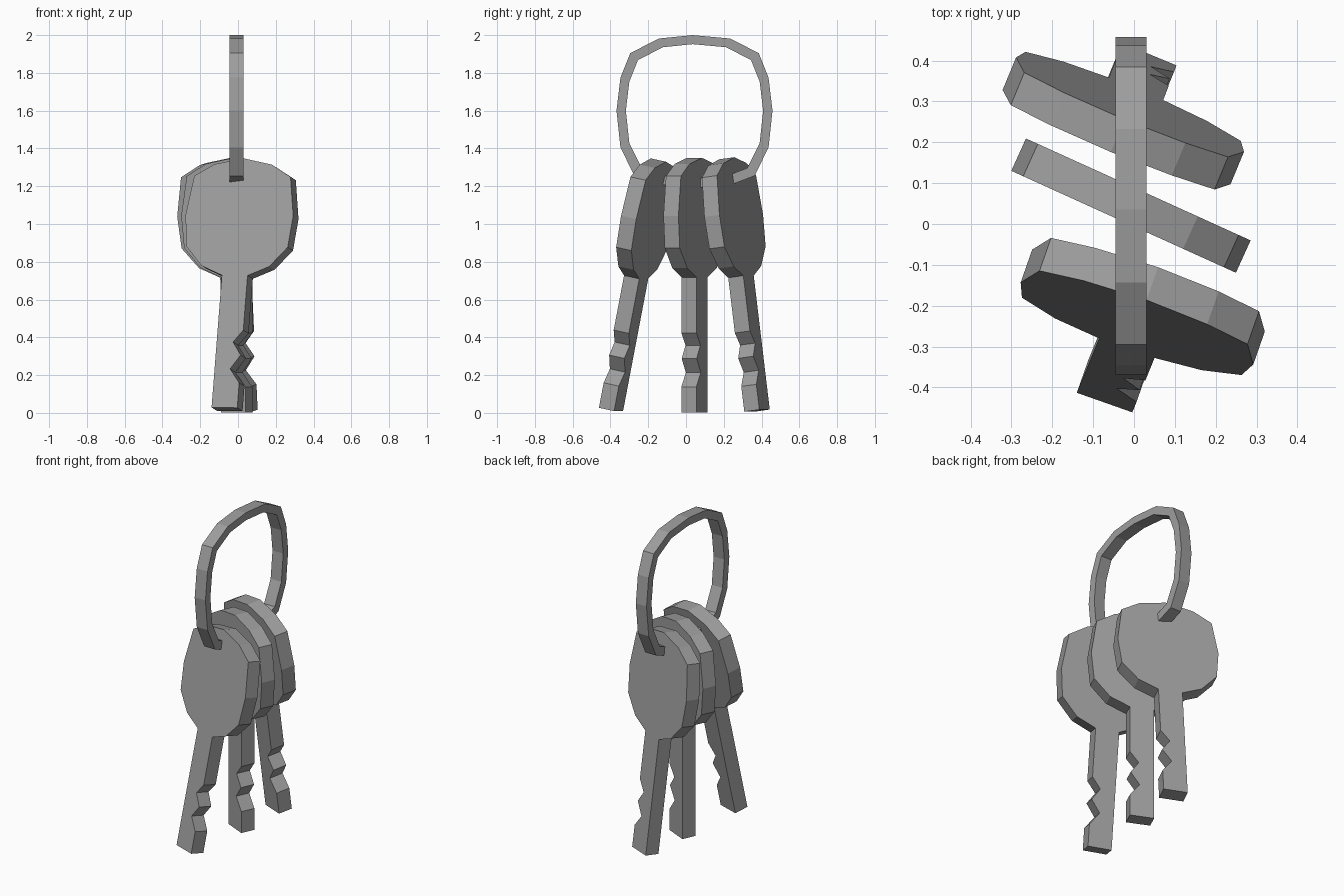
import bpy
from math import radians
from mathutils import Matrix

if "Cube" in bpy.data.objects:
    bpy.data.objects.remove(bpy.data.objects["Cube"])

# Dark steel colour shared by all parts
steel = bpy.data.materials.new("dark_steel")
steel.diffuse_color = (0.34, 0.34, 0.34, 1)
steel.use_nodes = True
steel.node_tree.nodes["Principled BSDF"].inputs["Base Color"].default_value = steel.diffuse_color


def make_object(name, verts, faces):
    mesh = bpy.data.meshes.new(name)
    mesh.from_pydata(verts, [], faces)
    mesh.materials.append(steel)
    ob = bpy.data.objects.new(name, mesh)
    bpy.context.collection.objects.link(ob)
    return ob


# Key outline: half bow mirrored, shaft with two notches on one edge
bow = [(0.16, 1.315), (0.27, 1.25), (0.302, 1.04),
       (0.285, 0.87), (0.19, 0.765), (0.072, 0.715)]
teeth = [(0.072, 0.42), (0.02, 0.355), (0.068, 0.285), (0.015, 0.21), (0.072, 0.135)]
outline = ([(0, 1.347)] + bow + teeth + [(0.072, 0), (-0.072, 0)]
           + [(-x, z) for x, z in reversed(bow)])
THICK = 0.0435


def key(name, foot, turn, lean, tilt=0):
    n = len(outline)
    verts = [(x, -THICK, z) for x, z in outline] + [(x, THICK, z) for x, z in outline]
    # outline runs clockwise seen from the front
    faces = [tuple(reversed(range(n))), tuple(range(n, 2 * n))]
    faces += [(i, (i + 1) % n, (i + 1) % n + n, i + n) for i in range(n)]
    # Front cap must face -y
    faces = [tuple(reversed(f)) for f in faces] if CLOCKWISE else faces
    ob = make_object(name, verts, faces)
    ob.matrix_world = (Matrix.Translation(foot)
                       @ Matrix.Rotation(radians(turn), 4, 'Z')
                       @ Matrix.Rotation(radians(lean), 4, 'X')
                       @ Matrix.Rotation(radians(tilt), 4, 'Y'))


# Three keys fanned out along the ring
CLOCKWISE = False
key("front_key", (-0.058, -0.397, 0.019), -19.3, -11.6, 0.6)
key("middle_key", (-0.0075, 0.045, 0.003), -24.4, 0)
key("back_key", (0.021, 0.376, 0.012), -22.5, 7.3, 0.2)

# Flat-sided ring threaded through the bows
half = [(0.188, 0.382), (0.34, 0.305), (0.392, 0.175), (0.413, 0),
        (0.392, -0.195), (0.318, -0.345), (0.2, -0.39)]
loop = [(-0.01, 0.4)] + half + [(0, -0.41)] + [(-y, z) for y, z in reversed(half)]
n = len(loop)
verts = [(x, 0.045 + y * s, 1.6 + z * s)
         for x, s in ((0.03, 1), (0.03, 0.88), (-0.045, 0.88), (-0.045, 1))
         for y, z in loop]
faces = []
for k in range(4):
    a, b = k * n, (k + 1) % 4 * n
    for i in range(n):
        j = (i + 1) % n
        faces.append((a + i, b + i, b + j, a + j))
ring = make_object("key_ring", verts, faces)

# Point every face outward
import bmesh
for ob in bpy.data.objects:
    bm = bmesh.new()
    bm.from_mesh(ob.data)
    bmesh.ops.recalc_face_normals(bm, faces=bm.faces)
    bm.to_mesh(ob.data)
    bm.free()
